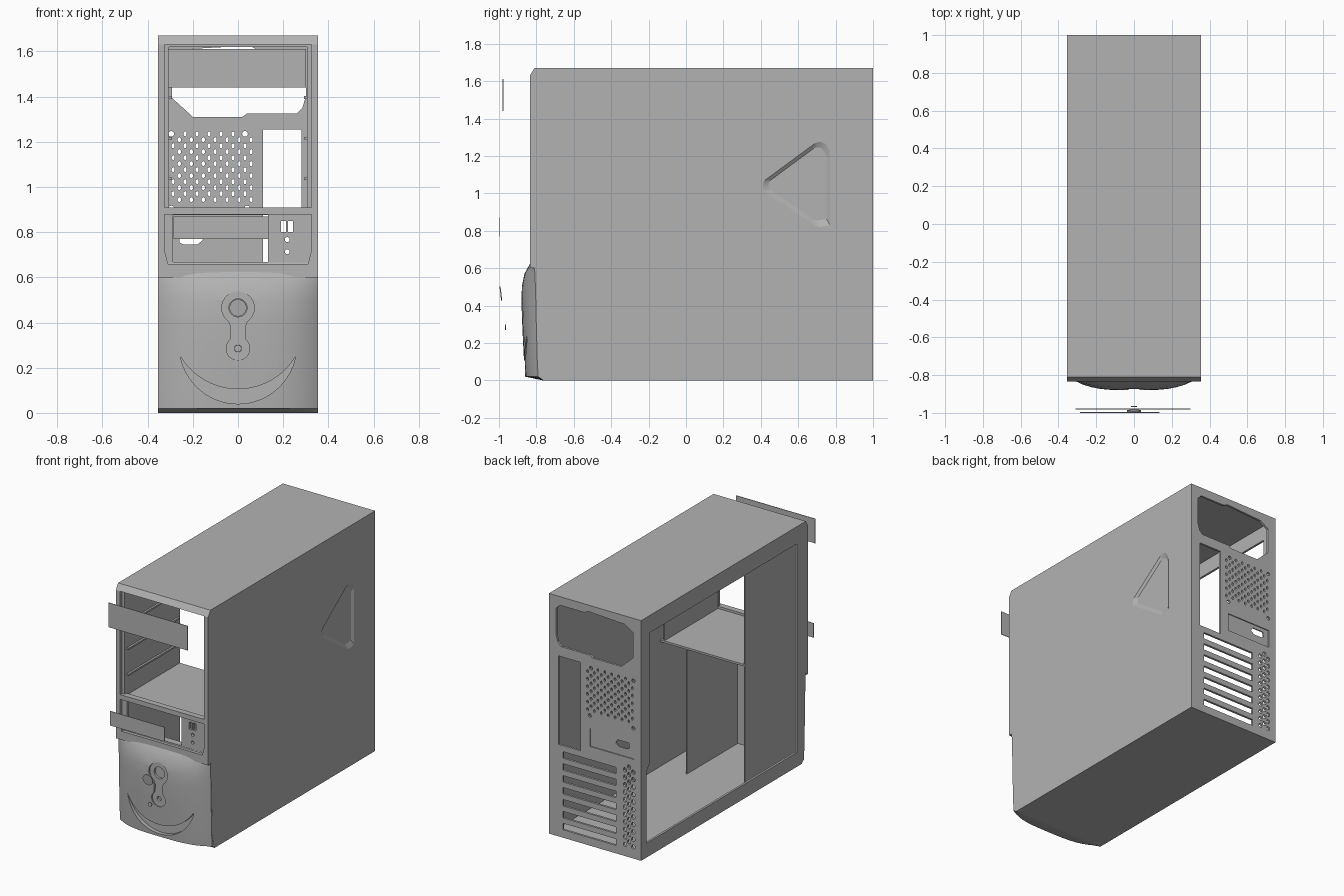
import bpy, bmesh, math

if "Cube" in bpy.data.objects:
    bpy.data.objects.remove(bpy.data.objects["Cube"])

gray = bpy.data.materials.new("case_gray")
gray.diffuse_color = (0.45, 0.45, 0.45, 1)
gray.use_nodes = True
gray.node_tree.nodes["Principled BSDF"].inputs["Base Color"].default_value = gray.diffuse_color


def prism(pts, axis, a, b, taper=1.0):
    """Outline plus extrusion range: axis 'y' takes (x, z), axis 'x' takes (y, z)."""
    return (pts, axis, a, b, taper)


def rect(u0, u1, v0, v1):
    return [(u0, v0), (u1, v0), (u1, v1), (u0, v1)]


def arc(cu, cv, r, a0, a1, n):
    return [(cu + r * math.cos(math.radians(a0 + (a1 - a0) * i / n)),
             cv + r * math.sin(math.radians(a0 + (a1 - a0) * i / n))) for i in range(n + 1)]


def ngon(cu, cv, ru, rv, n=6):
    return [(cu + ru * math.sin(2 * math.pi * i / n), cv + rv * math.cos(2 * math.pi * i / n))
            for i in range(n)]


def finish(name, bm):
    bmesh.ops.recalc_face_normals(bm, faces=bm.faces)
    me = bpy.data.meshes.new(name)
    bm.to_mesh(me)
    bm.free()
    me.materials.append(gray)
    ob = bpy.data.objects.new(name, me)
    bpy.context.collection.objects.link(ob)
    return ob


def solid(name, *prisms):
    bm = bmesh.new()
    for pts, axis, a, b, taper in prisms:
        cu = sum(p[0] for p in pts) / len(pts)
        cv = sum(p[1] for p in pts) / len(pts)
        rings = []
        for d, s in ((a, 1.0), (b, taper)):
            ring = []
            for u, v in pts:
                u, v = cu + (u - cu) * s, cv + (v - cv) * s
                ring.append(bm.verts.new((u, d, v) if axis == 'y' else (d, u, v)))
            rings.append(ring)
        n = len(pts)
        bm.faces.new(rings[0])
        bm.faces.new(rings[1][::-1])
        for i in range(n):
            j = (i + 1) % n
            bm.faces.new((rings[0][i], rings[1][i], rings[1][j], rings[0][j]))
    return finish(name, bm)


def box(name, x0, x1, y0, y1, z0, z1):
    return solid(name, prism(rect(x0, x1, z0, z1), 'y', y0, y1))


def cut(ob, *prisms):
    cutter = solid("cutter", *prisms)
    cutter.hide_render = True
    mod = ob.modifiers.new("cut", 'BOOLEAN')
    mod.operation, mod.solver, mod.object = 'DIFFERENCE', 'EXACT', cutter
    bpy.context.view_layer.update()
    dg = bpy.context.evaluated_depsgraph_get()
    me = bpy.data.meshes.new_from_object(ob.evaluated_get(dg))
    ob.modifiers.clear()
    ob.data = me
    bpy.data.objects.remove(cutter)


# Side panels: right one with a triangular dent, left one open
side = [(-.765, 0), (-.79, .1), (-.805, .6), (-.81, .62), (-.81, 1.67), (1, 1.67), (1, 0)]
right = solid("right_panel", prism(side, 'x', .335, .355))
dent = (arc(.455, 1.04, .045, 140, 220, 4) + arc(.715, .865, .045, 235, 270, 3)
        + [(.77, .83), (.77, 1.22)] + arc(.715, 1.23, .045, 30, 125, 5))
cut(right, prism(dent, 'x', .3551, .342, .86))
left = solid("left_panel", prism(side, 'x', -.355, -.34))
cut(left, prism([(-.71, .10), (-.71, 1.55), (.90, 1.55), (.90, .65), (.94, .60), (.94, .10)],
                'x', -.4, -.3))

# Top and bottom
box("top_panel", -.34, .335, -.81, .985, 1.655, 1.67)
box("bottom_panel", -.34, .335, -.762, .985, 0, .015)

# Back panel with power supply, port, slot and vent openings
back = box("back_panel", -.34, .335, .985, 1, 0, 1.67)
cut(back, prism(rect(-.30, .04, .69, .815), 'y', 1.01, .993))
holes = [
    [(-.293, 1.395), (-.20, 1.31), (.02, 1.31), (.04, 1.325), (.26, 1.325), (.285, 1.35),
     (.30, 1.40), (.30, 1.58), (.27, 1.61), (.08, 1.61), (.05, 1.625), (-.23, 1.61), (-.293, 1.57)],
    rect(.11, .28, .64, 1.255),
    [(-.26, .755), (-.24, .745), (-.18, .745), (-.155, .765), (-.17, .79), (-.255, .79)],
]
holes += [rect(-.162, .247, .055 + .083 * i, .10 + .083 * i) for i in range(7)]
for r in range(6):
    for c in range(7):
        if not (r == 0 and c in (0, 6)):
            holes.append(ngon(-.287 + .053 * c, 1.235 - .053 * r, .008, .012))
        holes.append(ngon(-.26 + .053 * c, 1.2085 - .053 * r, .008, .012))
holes += [ngon(x, z, .013, .013, 8) for x, z in
          ((-.295, 1.235), (.031, 1.235), (-.295, .905), (.04, .905))]
for r in range(11):
    for c in range(3):
        holes.append(ngon(-.23 - .032 * c, .08 + .052 * r + (.026 if c == 1 else 0), .0145, .016))
cut(back, *[prism(h, 'y', .95, 1.05) for h in holes])

# Inner front wall with drive bays, ports and lamps
wall = box("front_wall", -.34, .335, -.81, -.79, .62, 1.655)
cut(wall, *[prism(h, 'y', -.9, -.7) for h in (
    rect(-.305, .305, .91, 1.62), rect(-.287, .132, .668, .875),
    rect(.19, .212, .80, .85), rect(.222, .244, .80, .85),
    ngon(.218, .767, .011, .011, 12), ngon(.218, .713, .011, .011, 12))])

# Front frame with sloped top edge
frame = solid("front_frame", prism(
    [(-.81, .60), (-.835, .60), (-.835, 1.63), (-.81, 1.67)], 'x', -.355, .355))
cut(frame, prism([(-.31, .66), (.31, .66), (.325, .72), (.325, 1.63), (-.325, 1.63), (-.325, .72)],
                 'y', -.9, -.8))
box("bay_divider", -.325, .325, -.832, -.79, .877, .91)

# Bulged lower front cover: rows of (z, y at the edge, y at the centre)
rows = [(0, -.763, -.766), (.02, -.79, -.86), (.1, -.795, -.866), (.28, -.80, -.875),
        (.42, -.803, -.88), (.5, -.805, -.878), (.57, -.808, -.864), (.61, -.81, -.842),
        (.665, -.81, -.812)]
xs = [.354 * math.sin(math.pi / 2 * i / 9) for i in range(-9, 10)]
bm = bmesh.new()
grid = [[bm.verts.new((x, e + (c - e) * (1 - (abs(x) / .354) ** 3.5), z)) for x in xs]
        for z, e, c in rows]
rear = [[bm.verts.new((x, -.757, z)) for x in xs] for z, e, c in rows]
R, C = len(rows), len(xs)
for g in (grid, rear):
    for i in range(R - 1):
        for j in range(C - 1):
            bm.faces.new((g[i][j], g[i][j + 1], g[i + 1][j + 1], g[i + 1][j]))
for i in (0, R - 1):
    for j in range(C - 1):
        bm.faces.new((grid[i][j], grid[i][j + 1], rear[i][j + 1], rear[i][j]))
for j in (0, C - 1):
    for i in range(R - 1):
        bm.faces.new((grid[i][j], grid[i + 1][j], rear[i + 1][j], rear[i][j]))
cover = finish("lower_front_cover", bm)

# Button recess and crescent grip in the cover
keyhole = (arc(0, .465, .072, -55, 235, 28) + [(-.03, .38), (-.03, .35)]
           + arc(0, .285, .052, 130, 410, 24) + [(.03, .35), (.03, .38)])
t_out = math.degrees(math.asin(.05 / .26))
t_in = math.degrees(math.asin(.1517 / .2967))
crescent = (arc(0, .30, .26, 180 + t_out, 360 - t_out, 28)
            + arc(0, .4017, .2967, 360 - t_in, 180 + t_in, 24)[1:-1])
cut(cover, prism(keyhole, 'y', -.95, -.866), prism(crescent, 'y', -.95, -.835))
cut(cover, prism(ngon(0, .465, .04, .04, 24), 'y', -.95, -.85),
    prism(ngon(0, .285, .016, .016, 16), 'y', -.95, -.85))
bpy.ops.object.select_all(action='DESELECT')
cover.select_set(True)
bpy.context.view_layer.objects.active = cover
bpy.ops.object.shade_smooth_by_angle(angle=math.radians(25))

# Drive cage: shelf, walls and rails
box("bay_shelf", -.315, .335, -.79, -.2, .88, .894)
box("upper_cage_left", -.315, -.307, -.79, -.2, .894, 1.655)
box("upper_cage_right", .307, .315, -.79, -.2, .894, 1.655)
box("lower_cage_left", -.315, -.307, -.757, -.2, .015, .88)
box("lower_cage_right", .132, .14, -.757, -.2, .015, .88)
for i in range(3):
    z = 1.03 + .18 * i
    for s, tag in ((-1, "left"), (1, "right")):
        x0, x1 = sorted((s * .307, s * .293))
        box(f"bay_rail_{tag}_{i + 1}", x0, x1, -.78, -.22, z, z + .012)

# Loose parts floating ahead of the front: bay covers and buttons
box("large_bay_cover", -.31, .30, -.981, -.977, 1.44, 1.61)
box("small_bay_cover", -.285, .135, -1.0, -.996, .77, .87)
for name, y, z, r, tilt in (("power_button", -.99, .465, .038, 7), ("reset_button", -.966, .285, .015, 0)):
    b = solid(name, prism(ngon(0, 0, r, r, 24), 'y', -.003, .003))
    b.location = (0, y, z)
    b.rotation_euler.x = math.radians(tilt)
